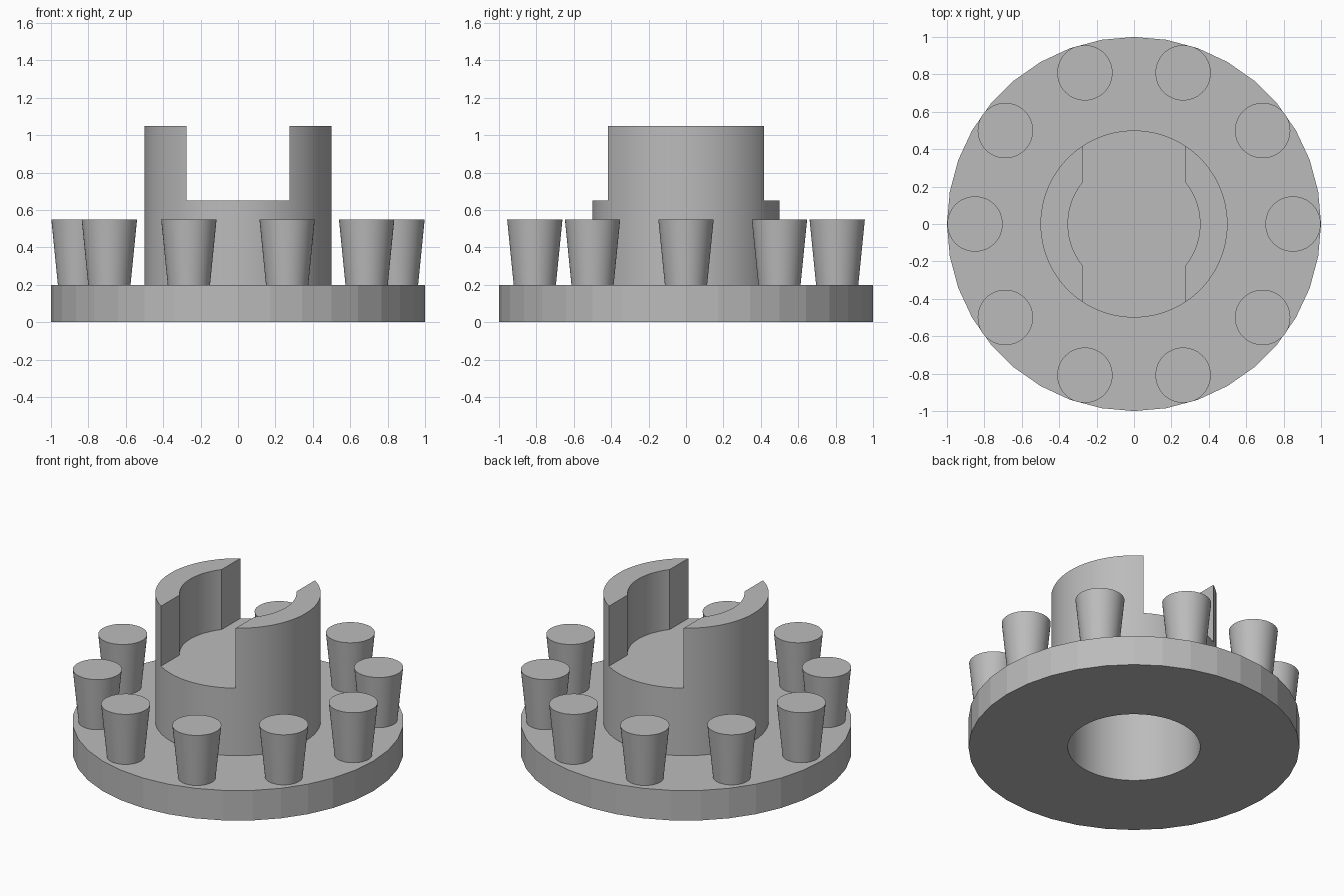
import bpy, bmesh, math
from mathutils import Matrix

cube = bpy.data.objects.get("Cube")
if cube:
    bpy.data.objects.remove(cube, do_unlink=True)

grey = bpy.data.materials.new("plain grey")
grey.use_nodes = True
colour = (0.5, 0.5, 0.5, 1)
grey.diffuse_color = colour
grey.node_tree.nodes["Principled BSDF"].inputs["Base Color"].default_value = colour


def finish(name, bm):
    mesh = bpy.data.meshes.new(name)
    bm.to_mesh(mesh)
    bm.free()
    mesh.materials.append(grey)
    obj = bpy.data.objects.new(name, mesh)
    bpy.context.collection.objects.link(obj)
    return obj


def cylinder(name, low_radius, high_radius, bottom, top, sides, x=0, y=0, open_bottom=False):
    bm = bmesh.new()
    bmesh.ops.create_cone(bm, cap_ends=True, segments=sides, radius1=low_radius,
                          radius2=high_radius, depth=top - bottom,
                          matrix=Matrix.Translation((x, y, (bottom + top) / 2)))
    if open_bottom:
        caps = [f for f in bm.faces if f.normal.z < -0.9]
        bmesh.ops.delete(bm, geom=caps, context='FACES')
    return finish(name, bm)


def box(name, size, centre):
    bm = bmesh.new()
    bmesh.ops.create_cube(bm, size=1, matrix=Matrix.Translation(centre) @ Matrix.Diagonal((*size, 1)))
    return finish(name, bm)


def combine(target, helper, operation):
    mod = target.modifiers.new(helper.name, 'BOOLEAN')
    mod.operation = operation
    mod.solver = 'EXACT'
    mod.object = helper
    bpy.context.view_layer.objects.active = target
    bpy.ops.object.modifier_apply(modifier=mod.name)
    bpy.data.objects.remove(helper, do_unlink=True)


def smooth(obj):
    bpy.ops.object.select_all(action='DESELECT')
    obj.select_set(True)
    bpy.context.view_layer.objects.active = obj
    bpy.ops.object.shade_smooth_by_angle(angle=math.radians(9))


# Faceted base disc joined to the round hub
FLOOR = 0.65
body = cylinder("base_and_hub", 1, 1, 0, 0.2, 36)
combine(body, cylinder("hub", 0.5, 0.5, 0.1, 1.05, 96), 'UNION')

# Slot and round pocket in the hub's top, blind bore from below
combine(body, box("slot", (0.55, 1.4, 1), (0, 0, FLOOR + 0.5)), 'DIFFERENCE')
combine(body, cylinder("pocket", 0.353, 0.353, FLOOR, 1.3, 96), 'DIFFERENCE')
combine(body, cylinder("bore", 0.4, 0.4, -0.2, 0.55, 96), 'DIFFERENCE')
smooth(body)

# Ring of tapered pegs
PEGS = 10
for i in range(PEGS):
    a = math.tau * i / PEGS
    peg = cylinder(f"peg_{i + 1}", 0.113, 0.148, 0.2, 0.55, 48,
                   0.85 * math.cos(a), 0.85 * math.sin(a), open_bottom=True)
    smooth(peg)
